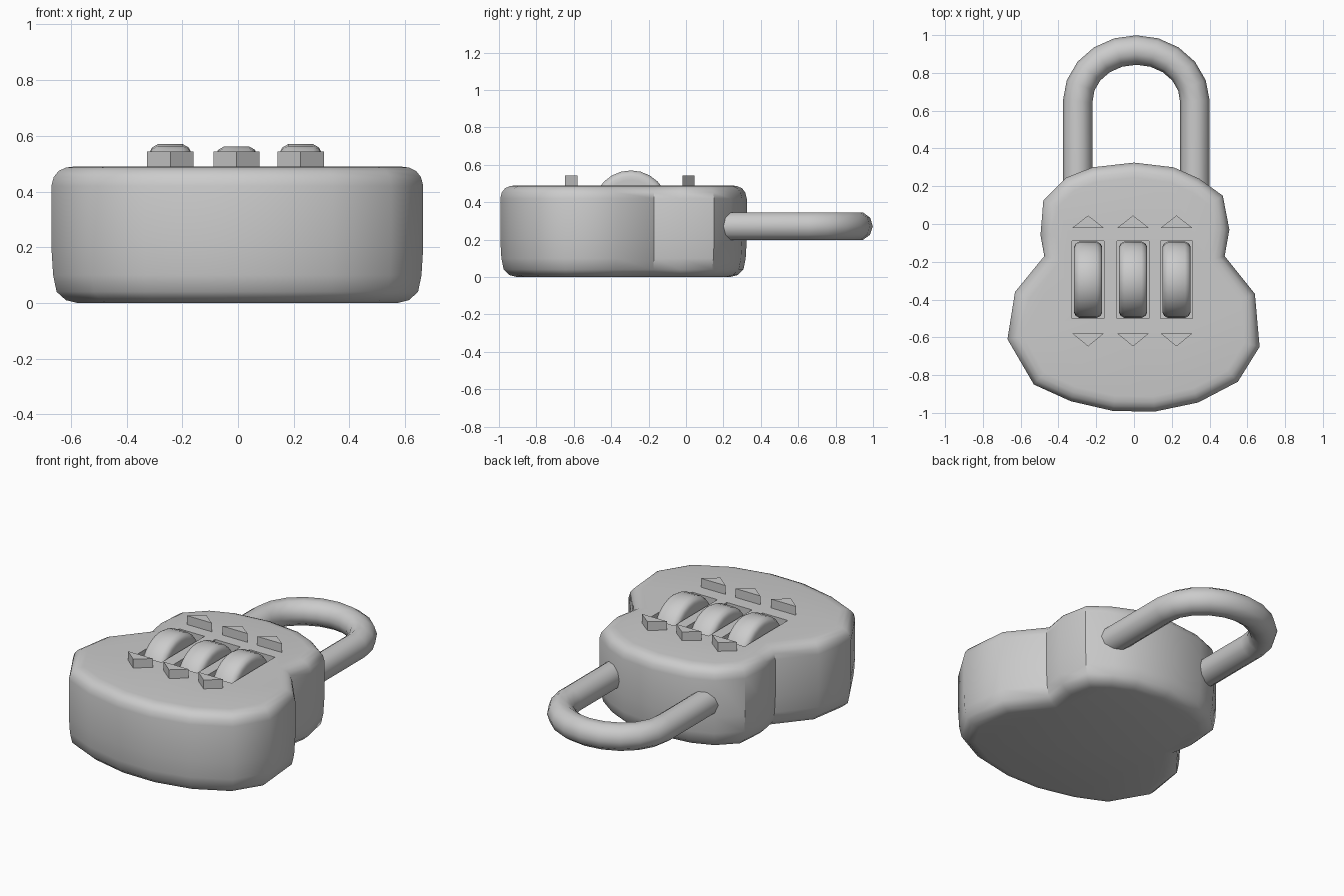
import bpy, bmesh
from math import sin, cos, pi
from mathutils import Vector, Matrix

if "Cube" in bpy.data.objects:
    bpy.data.objects.remove(bpy.data.objects["Cube"])


def make_object(name, bm, smooth_angle=None):
    bmesh.ops.recalc_face_normals(bm, faces=bm.faces)
    mesh = bpy.data.meshes.new(name)
    bm.to_mesh(mesh)
    bm.free()
    obj = bpy.data.objects.new(name, mesh)
    bpy.context.collection.objects.link(obj)
    if smooth_angle:
        smooth(obj, smooth_angle)
    return obj


def activate(obj):
    bpy.ops.object.select_all(action='DESELECT')
    obj.select_set(True)
    bpy.context.view_layer.objects.active = obj


def smooth(obj, degrees):
    activate(obj)
    bpy.ops.object.shade_smooth_by_angle(angle=degrees * pi / 180)


def inset_outline(points, d):
    """Move a clockwise outline inwards by d with mitred corners."""
    result = []
    for i, p in enumerate(points):
        a = (p - points[i - 1]).normalized()
        b = (points[(i + 1) % len(points)] - p).normalized()
        na, nb = Vector((a.y, -a.x)), Vector((b.y, -b.x))
        result.append(p + (na + nb) * d / (1 + na.dot(nb)))
    return result


def loft(bm, rings):
    """Skin a stack of closed vertex rings and cap both ends."""
    rings = [[bm.verts.new(co) for co in ring] for ring in rings]
    for low, high in zip(rings, rings[1:]):
        for i in range(len(low)):
            bm.faces.new((low[i - 1], low[i], high[i], high[i - 1]))
    bm.faces.new(rings[0])
    bm.faces.new(rings[-1])


# Body: pinched pear outline, clockwise from the top
outline = [Vector(p) for p in [
    (0, .325), (.21, .30), (.345, .24), (.47, .15), (.505, -.03), (.48, -.17),
    (.64, -.37), (.665, -.65), (.55, -.835), (.34, -.945), (.11, -.993),
    (-.11, -.99), (-.335, -.938), (-.53, -.85), (-.67, -.61), (-.63, -.36),
    (-.475, -.17), (-.495, -.06), (-.48, .125), (-.36, .245), (-.22, .30)]]
edge_profile = [(.09, 0), (.05, .01), (.018, .04), (.006, .1), (0, .2),
                (0, .42), (.008, .452), (.025, .474), (.05, .486), (.08, .49)]
bm = bmesh.new()
loft(bm, [[(p.x, p.y, z) for p in inset_outline(outline, d)]
          for d, z in edge_profile])
body = make_object("lock_body", bm)

# Wheel slots cut into the top
DIALS = [(-.243, .57), (-.005, .562), (.225, .57)]
SLOT_Y, SLOT_W, SLOT_L = -.295, .168, .41
bm = bmesh.new()
for x, _ in DIALS:
    bmesh.ops.create_cube(bm, matrix=Matrix.Translation((x, SLOT_Y, .43))
                          @ Matrix.Diagonal((SLOT_W, SLOT_L, .3, 1)))
cutter = make_object("slot_cutter", bm)
cutter.hide_render = True
cut = body.modifiers.new("slots", 'BOOLEAN')
cut.operation = 'DIFFERENCE'
cut.solver = 'EXACT'
cut.object = cutter
activate(body)
bpy.ops.object.modifier_apply(modifier=cut.name)
bpy.data.objects.remove(cutter)
smooth(body, 40)

# Number wheels with rounded rims, and arrow markers at both slot ends
RADIUS, SIDES = .203, 24
wheel_profile = [(-.074, -.05), (-.074, -.028), (-.066, -.012), (-.045, 0),
                 (.045, 0), (.066, -.012), (.074, -.028), (.074, -.05)]
for n, (x, top) in enumerate(DIALS, 1):
    bm = bmesh.new()
    loft(bm, [[(x + dx, SLOT_Y + (RADIUS + dr) * cos(2 * pi * i / SIDES),
                top - RADIUS + (RADIUS + dr) * sin(2 * pi * i / SIDES))
               for i in range(SIDES)] for dx, dr in wheel_profile])
    make_object(f"number_wheel_{n}", bm, 40)

    for label, base, tip in (("upper", -.02, .045), ("lower", -.58, -.648)):
        bm = bmesh.new()
        loft(bm, [[(x - .083, base, z), (x + .083, base, z), (x, tip, z)]
                  for z in (.47, .543)])
        make_object(f"{label}_arrow_{n}", bm)

# Shackle: round bar bent into a U
CX, HALF, ARC_Y, RISE, Z = .012, .31, .65, .271, .272
path = [(CX - HALF, .1)]
path += [(CX - HALF * cos(pi * i / 10), ARC_Y + RISE * sin(pi * i / 10))
         for i in range(11)]
path += [(CX + HALF, .1)]
curve = bpy.data.curves.new("shackle", 'CURVE')
curve.dimensions = '3D'
curve.bevel_depth = .078
curve.bevel_resolution = 3
curve.use_fill_caps = True
spline = curve.splines.new('POLY')
spline.points.add(len(path) - 1)
for point, (x, y) in zip(spline.points, path):
    point.co = (x, y, Z, 1)
shackle = bpy.data.objects.new("shackle", curve)
bpy.context.collection.objects.link(shackle)
activate(shackle)
bpy.ops.object.convert(target='MESH')
smooth(bpy.context.object, 50)
